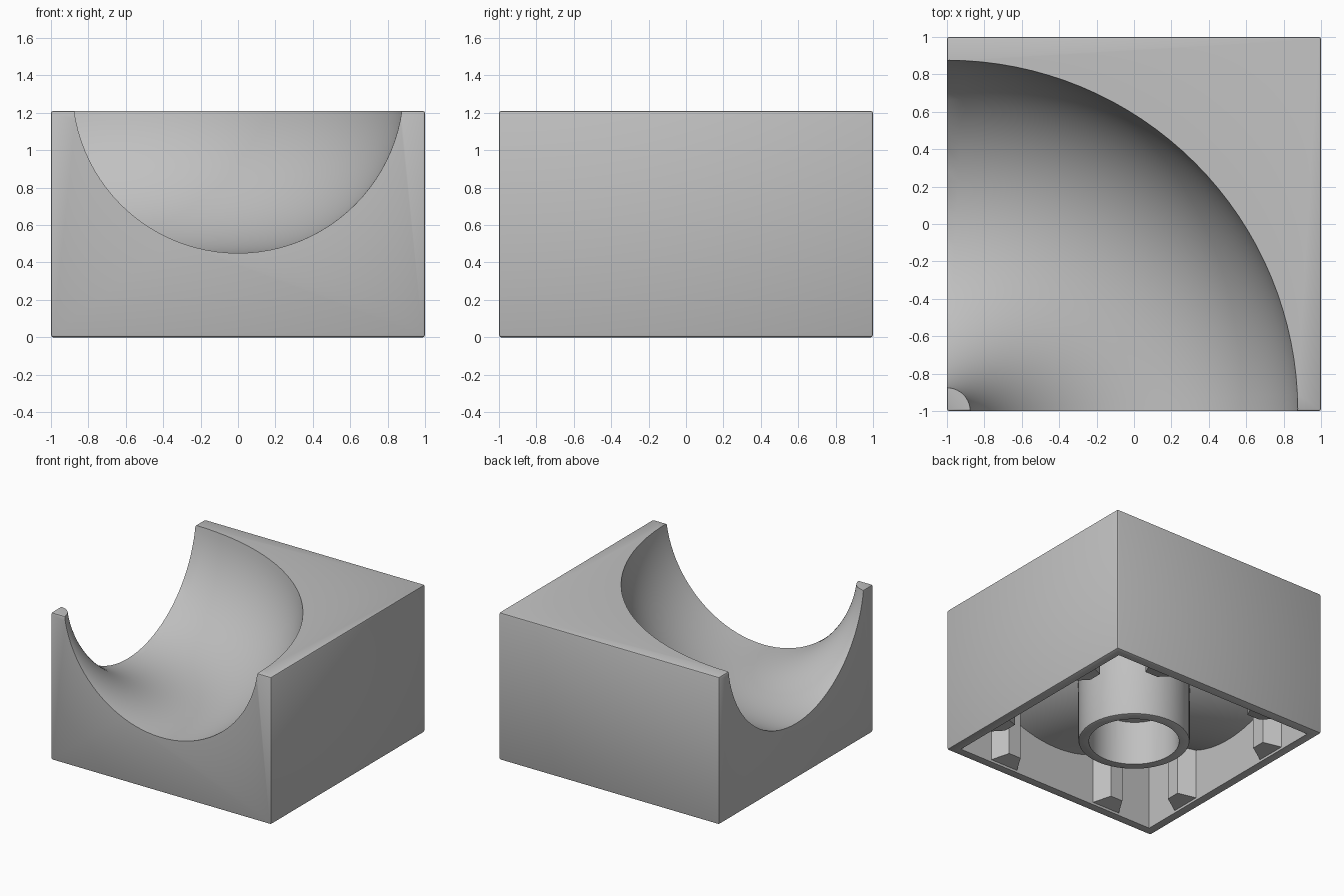
import bpy, math
from mathutils import Matrix

if "Cube" in bpy.data.objects:
    bpy.data.objects.remove(bpy.data.objects["Cube"])

grey = bpy.data.materials.new("light_grey")
grey.diffuse_color = (0.53, 0.53, 0.53, 1)
grey.use_nodes = True
grey.node_tree.nodes["Principled BSDF"].inputs["Base Color"].default_value = grey.diffuse_color


def finish(ob, name):
    ob.name = name
    ob.data.materials.clear()
    ob.data.materials.append(grey)
    return ob


def box(name, lo, hi):
    bpy.ops.mesh.primitive_cube_add(size=1)
    ob = finish(bpy.context.object, name)
    size = [b - a for a, b in zip(lo, hi)]
    mid = [(a + b) / 2 for a, b in zip(lo, hi)]
    ob.data.transform(Matrix.Translation(mid) @ Matrix.Diagonal((*size, 1)))
    return ob


def cylinder(name, r, z0, z1):
    bpy.ops.mesh.primitive_cylinder_add(vertices=64, radius=r, depth=z1 - z0)
    ob = finish(bpy.context.object, name)
    ob.data.transform(Matrix.Translation((0, 0, (z0 + z1) / 2)))
    return ob


def ring(name, r):
    # ring centred on the front-left corner; its section is the groove profile
    bpy.ops.mesh.primitive_torus_add(major_segments=128, minor_segments=96,
                                     major_radius=1, minor_radius=r)
    ob = finish(bpy.context.object, name)
    ob.data.transform(Matrix.Translation((-1, -1, 1.335)))
    ob.hide_render = True
    return ob


def apply_mods(ob):
    bpy.ops.object.select_all(action='DESELECT')
    ob.select_set(True)
    bpy.context.view_layer.objects.active = ob
    for m in list(ob.modifiers):
        bpy.ops.object.modifier_apply(modifier=m.name)


def bevel(ob, w, seg=2):
    m = ob.modifiers.new("bevel", 'BEVEL')
    m.width, m.segments = w, seg
    apply_mods(ob)


def cut(ob, tool):
    m = ob.modifiers.new("cut", 'BOOLEAN')
    m.operation, m.solver, m.object = 'DIFFERENCE', 'EXACT', tool
    apply_mods(ob)


def smooth(ob):
    bpy.ops.object.select_all(action='DESELECT')
    ob.select_set(True)
    bpy.context.view_layer.objects.active = ob
    bpy.ops.object.shade_smooth_by_angle(angle=math.radians(30))


groove = ring("groove_cutter", 0.885)
shell = ring("shell_cutter", 0.975)
trim = ring("trim_cutter", 0.93)

# Block with curved quarter-ring groove and hollow underside
block = box("block", (-1, -1, 0), (1, 1, 1.21))
bevel(block, 0.012)
W = 0.925
cavity = box("cavity_cutter", (-W, -W, -0.1), (W, W, 1.11))
cut(cavity, shell)
cut(block, groove)
cut(block, cavity)
parts = [block]

# Central tube below
tube = cylinder("under_tube", 0.42, 0, 1.15)
bore = cylinder("bore_cutter", 0.34, -0.1, 1.3)
bevel(tube, 0.015)
cut(tube, bore)
cut(tube, trim)
parts.append(tube)

# Two tapered grip ribs on each inside wall
for side in range(4):
    for off in (-0.5, 0.5):
        rib = box("grip_rib", (-0.14, 0.8, 0.015), (0.14, 0.95, 1.15))
        for v in rib.data.vertices:
            if v.co.y < 0.9:
                v.co.x *= 0.4        # narrow inner face
                if v.co.z < 0.1:
                    v.co.z += 0.03   # slanted foot
        rib.data.transform(Matrix.Rotation(side * math.pi / 2, 4, 'Z')
                           @ Matrix.Translation((off, 0, 0)))
        cut(rib, trim)
        parts.append(rib)

for p in parts:
    smooth(p)
for c in (groove, shell, trim, cavity, bore):
    bpy.data.objects.remove(c, do_unlink=True)
